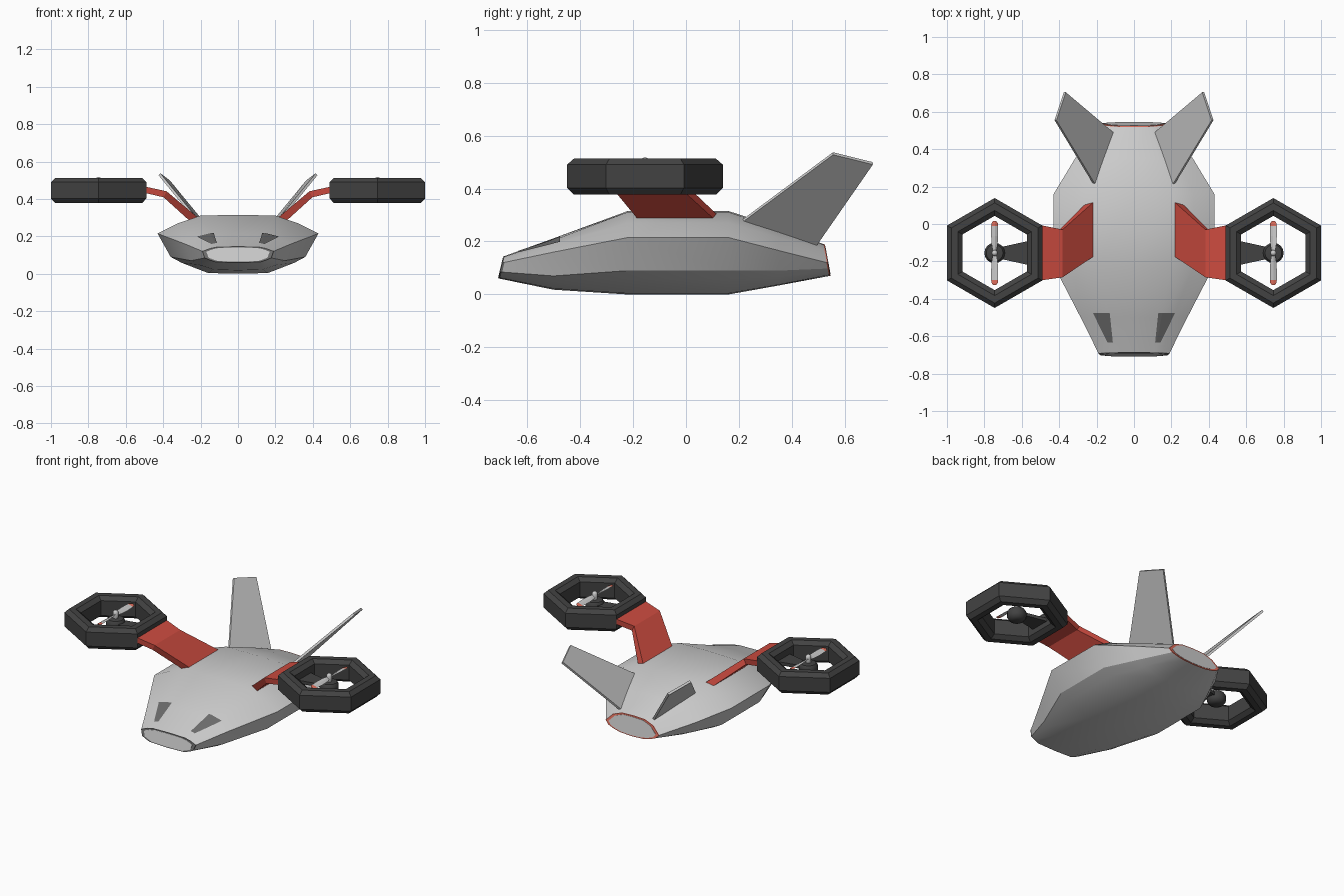
import bpy, bmesh
from math import cos, sin, pi, radians
from mathutils import Vector
from mathutils.bvhtree import BVHTree

if "Cube" in bpy.data.objects:
    bpy.data.objects.remove(bpy.data.objects["Cube"])


def mat(name, c):
    m = bpy.data.materials.new(name)
    m.diffuse_color = (*c, 1)
    m.use_nodes = True
    m.node_tree.nodes["Principled BSDF"].inputs["Base Color"].default_value = m.diffuse_color
    return m


RED = mat("red", (0.6, 0.07, 0.05))
TIP = mat("light_red", (0.75, 0.16, 0.11))
DARK = mat("dark_grey", (0.055, 0.055, 0.055))
RIM = mat("mid_grey", (0.15, 0.15, 0.15))


def finish(name, bm, material=None, mirror=False, smooth=None):
    bmesh.ops.recalc_face_normals(bm, faces=bm.faces)
    me = bpy.data.meshes.new(name)
    bm.to_mesh(me)
    bm.free()
    ob = bpy.data.objects.new(name, me)
    bpy.context.collection.objects.link(ob)
    if material:
        me.materials.append(material)
    if smooth:
        bpy.ops.object.select_all(action='DESELECT')
        ob.select_set(True)
        bpy.context.view_layer.objects.active = ob
        bpy.ops.object.shade_smooth_by_angle(angle=radians(smooth))
    if mirror:
        md = ob.modifiers.new("mirror", 'MIRROR')
        md.use_mirror_merge = False
    return ob


def loft(rings, caps=True, closed=False):
    bm = bmesh.new()
    vs = [[bm.verts.new(p) for p in r] for r in rings]
    n = len(rings[0])
    pairs = list(zip(vs, vs[1:])) + ([(vs[-1], vs[0])] if closed else [])
    for a, b in pairs:
        for i in range(n):
            bm.faces.new((a[i], a[(i + 1) % n], b[(i + 1) % n], b[i]))
    if caps and not closed:
        bm.faces.new(vs[0])
        bm.faces.new(vs[-1])
    return bm


def section(y, half, tilt=0.0):
    """Mirror a half outline (top centre to bottom centre) into a ring."""
    full = half + [(-x, z) for x, z in half[-2:0:-1]]
    zt, zb = half[0][1], half[-1][1]
    return [Vector((x, y + tilt * (zt - z) / (zt - zb), z)) for x, z in full]


# Fuselage
nose = section(-0.685, [(0, .145), (.11, .143), (.15, .135), (.19, .12),
                        (.178, .085), (.155, .075), (.12, .063), (0, .06)], -.02)
tail = section(0.52, [(0, .19), (.08, .187), (.14, .165), (.185, .12),
                      (.165, .098), (.13, .085), (.08, .074), (0, .07)], .022)
fore = [(0, .212), (.14, .205), (.21, .188), (.285, .16),
        (.25, .07), (.21, .048), (.13, .022), (0, .018)]
mid = [(0, .315), (.2, .311), (.32, .27), (.43, .215),
       (.36, .09), (.30, .058), (.16, .004), (0, 0)]
aft = [(0, .254), (.14, .249), (.23, .214), (.315, .166),
       (.27, .09), (.22, .066), (.12, .037), (0, .034)]
body = loft([nose, section(-.5, fore), section(-.22, mid),
             section(.16, mid), section(.35, aft), tail])
tree = BVHTree.FromBMesh(body)
finish("fuselage", body, smooth=28)


# Rims and inset panels closing the nose and tail
def scaled(ring, s, dy):
    c = sum(ring, Vector()) / len(ring)
    return [c + (p - c) * s + Vector((0, dy, 0)) for p in ring]


for part, ring, d, m in (("nose", nose, -1, RIM), ("tail", tail, 1, TIP)):
    finish(part + "_rim", loft([scaled(ring, 1.012, -.006 * d), scaled(ring, 1.0, .003 * d)]), m)
    finish(part + "_panel", loft([scaled(ring, .89, 0), scaled(ring, .89, .005 * d)]))

# Dark nose windows, draped over the hull
bm = bmesh.new()
N = 5
grid = []
for j in range(N):
    v = j / (N - 1)
    row = []
    for i in range(N):
        u = i / (N - 1)
        x = (.13 + .09 * u) * (1 - v) + (.113 + .029 * u) * v
        y = -.475 - .158 * v
        hit = tree.ray_cast(Vector((x, y, 1)), Vector((0, 0, -1)))[0]
        row.append(bm.verts.new((x, y, hit.z + .004)))
    grid.append(row)
for j in range(N - 1):
    for i in range(N - 1):
        bm.faces.new((grid[j][i], grid[j][i + 1], grid[j + 1][i + 1], grid[j + 1][i]))
finish("nose_window", bm, RIM, mirror=True)

# Canted tail fins
pts = [Vector(p) for p in ((.205, .2, .268), (.42, .555, .532), (.37, .705, .495), (.115, .49, .185))]
n = (pts[2] - pts[0]).cross(pts[1] - pts[3]).normalized() * .007
finish("tail_fin", loft([[p - n for p in pts], [p + n for p in pts]]), mirror=True)

# Swept red arms: x, z, rear y, front y
arm = []
for x, z, y0, y1, dx, dz in ((.235, .29, .115, -.175, .016, -.014),
                             (.39, .425, -.03, -.285, .008, -.016),
                             (.51, .452, -.005, -.303, .004, -.016)):
    a, b = Vector((x - dx, 0, z - dz)), Vector((x + dx, 0, z + dz))
    arm.append([a + Vector((0, y0, 0)), a + Vector((0, y1, 0)),
                b + Vector((0, y1, 0)), b + Vector((0, y0, 0))])
finish("arm", loft(arm), RED, mirror=True)

# Hexagonal ducts with chamfered section
CX, CY = .745, -.155
prof = [(.2545, .402), (.2545, .49), (.232, .513), (.197, .513),
        (.172, .492), (.172, .398), (.197, .377), (.232, .377)]
rings = []
for k in range(6):
    a = pi / 6 + k * pi / 3
    rings.append([(CX + r / cos(pi / 6) * cos(a), CY + r / cos(pi / 6) * sin(a), z) for r, z in prof])
finish("duct", loft(rings, closed=True), DARK, mirror=True)

# Tapered strut from duct to hub
finish("hub_strut", loft([[(x, CY - w, .43), (x, CY + w, .43), (x, CY + w, .45), (x, CY - w, .45)]
                          for x, w in ((.56, .065), (.72, .03))]), DARK, mirror=True)


# Turned motor hub and spinner
def turned(name, profile, m=None, seg=16):
    rs = [[(CX + r * cos(2 * pi * i / seg), CY + r * sin(2 * pi * i / seg), z)
           for i in range(seg)] for r, z in profile]
    finish(name, loft(rs), m, mirror=True, smooth=40)


turned("motor_hub", [(.02, .393), (.042, .40), (.055, .42), (.055, .45), (.045, .465), (.02, .468)], DARK)
turned("spinner", [(.013, .46), (.016, .48), (.016, .505), (.010, .514), (.003, .517)])


# Two-blade propellers with red tips
def blade(name, stations, m=None):
    for s, side in ((1, "rear"), (-1, "front")):
        rs = []
        for r, w, tw in stations:
            c, q, t = cos(tw), sin(tw) * s, .003
            rs.append([(CX + u * c - v * q, CY + s * r, .49 + u * q + v * c)
                       for u, v in ((-w, 0), (0, -t), (w, 0), (0, t))])
        finish(name + "_" + side, loft(rs), m, mirror=True)


blade("propeller_blade", [(0, .009, .5), (.04, .017, .45), (.09, .020, .35), (.145, .019, .25)])
blade("propeller_tip", [(.145, .019, .25), (.16, .017, .22), (.17, .009, .2)], TIP)
